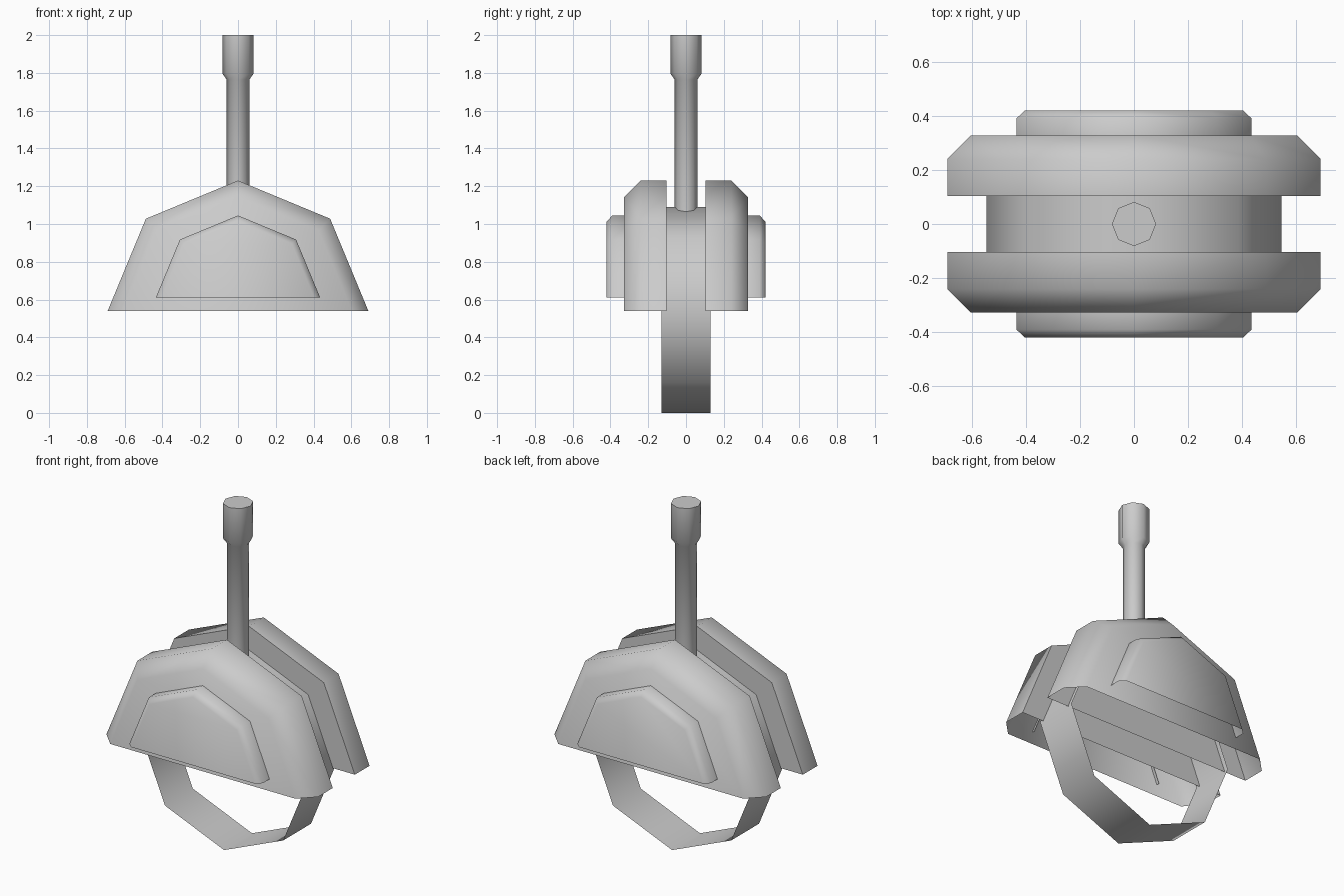
import bpy, bmesh, math

if "Cube" in bpy.data.objects:
    bpy.data.objects.remove(bpy.data.objects["Cube"])

grey = bpy.data.materials.new("plain_grey")
GREY = (0.6, 0.6, 0.6, 1.0)
grey.diffuse_color = GREY
grey.use_nodes = True
grey.node_tree.nodes["Principled BSDF"].inputs["Base Color"].default_value = GREY


def arc(radius, start, count):
    """Points on an octagon, every 45 degrees from start."""
    return [(radius * math.cos(math.radians(start + 45 * i)),
             radius * math.sin(math.radians(start + 45 * i))) for i in range(count)]


def loft(name, sections, closed, cap_first=False, cap_last=False):
    """Skin a list of equal-length point loops; shade smooth over 45 degree turns."""
    bm = bmesh.new()
    loops = [[bm.verts.new(p) for p in pts] for pts in sections]
    for a, b in zip(loops, loops[1:]):
        n = len(a)
        for i in range(n if closed else n - 1):
            j = (i + 1) % n
            bm.faces.new((a[i], a[j], b[j], b[i]))
    if cap_first:
        bm.faces.new(loops[0][::-1])
    if cap_last:
        bm.faces.new(loops[-1])
    bmesh.ops.recalc_face_normals(bm, faces=bm.faces)
    mesh = bpy.data.meshes.new(name)
    bm.to_mesh(mesh)
    bm.free()
    mesh.materials.append(grey)
    obj = bpy.data.objects.new(name, mesh)
    bpy.context.collection.objects.link(obj)
    bpy.ops.object.select_all(action='DESELECT')
    obj.select_set(True)
    bpy.context.view_layer.objects.active = obj
    bpy.ops.object.shade_smooth_by_angle(angle=math.radians(50))
    return obj


def half_shell(name, side, z, profile, inner_wall):
    """Half-octagon cover, open underneath; profile holds (radius, distance from centre)."""
    sections = [[(x, side * y, z + h) for x, h in arc(r, 0, 5)] for r, y in profile]
    return loft(name, sections, False, inner_wall, True)


# Front and back covers with their raised outer panels
for label, side in (("front", -1), ("back", 1)):
    half_shell(label + "_cover", side, 0.54,
               [(0.69, 0.103), (0.69, 0.24), (0.603, 0.328)], True)
    half_shell(label + "_panel", side, 0.61,
               [(0.435, 0.31), (0.435, 0.39), (0.403, 0.42)], False)

# Thin octagonal band between the covers
loft("ring_band", [[(x, y, 0.545 + h) for x, h in arc(0.545, 90, 8)]
                   for y in (-0.13, 0.13)], True)

# Upright stem with a wider collar at the top
stem = [(0.06, 1.03), (0.06, 1.765), (0.082, 1.795), (0.082, 2.0)]
loft("stem", [[(x, y, z) for x, y in arc(r, 0, 8)] for r, z in stem], True, True, True)
